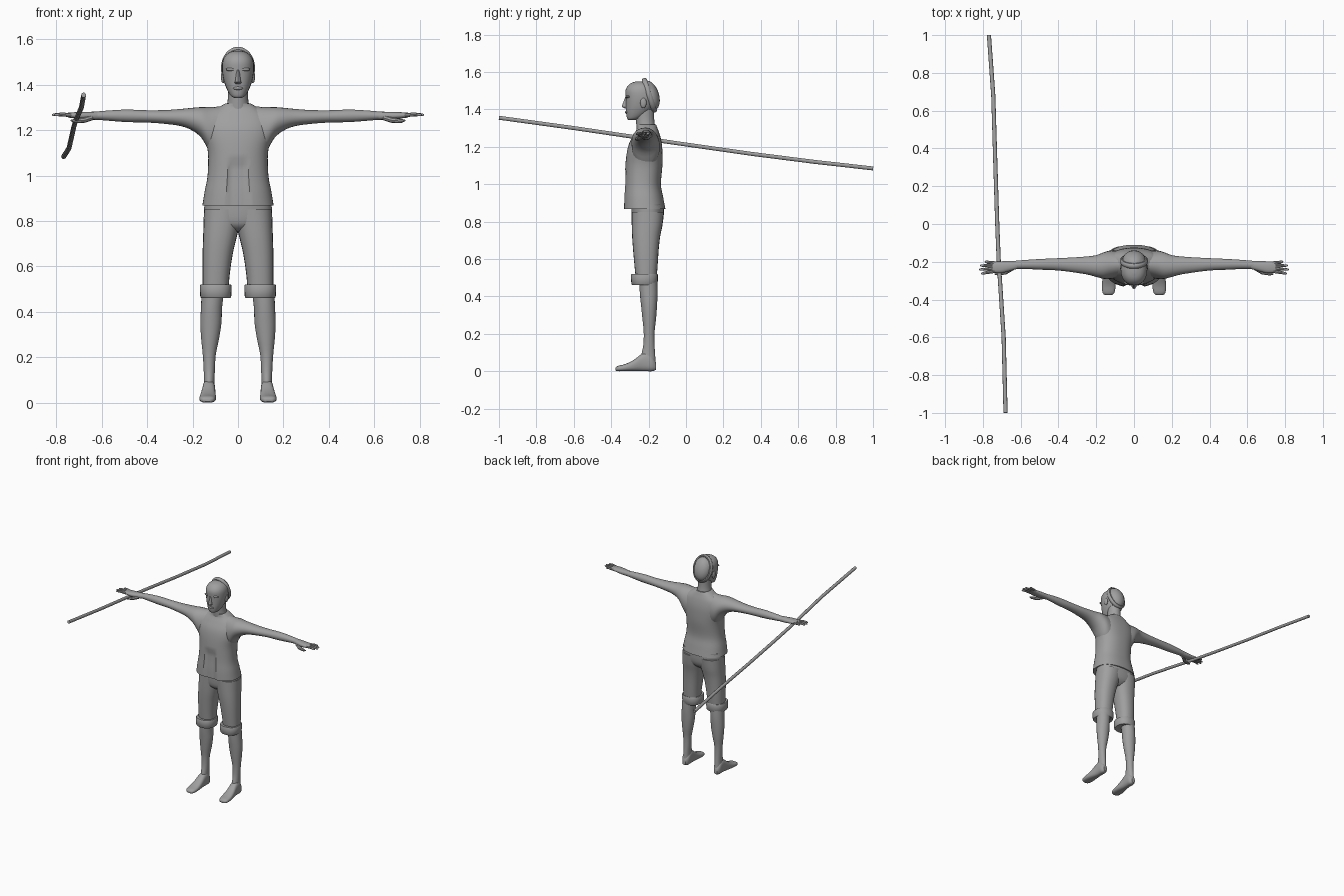
import bpy, bmesh, math
from mathutils import Vector, Matrix

if "Cube" in bpy.data.objects:
    bpy.data.objects.remove(bpy.data.objects["Cube"])

grey = bpy.data.materials.new("plain grey")
grey.diffuse_color = (0.35, 0.35, 0.35, 1)
grey.use_nodes = True
grey.node_tree.nodes["Principled BSDF"].inputs["Base Color"].default_value = grey.diffuse_color


def finish(bm, name, angle=40):
    bmesh.ops.recalc_face_normals(bm, faces=bm.faces)
    me = bpy.data.meshes.new(name)
    bm.to_mesh(me)
    bm.free()
    me.materials.append(grey)
    ob = bpy.data.objects.new(name, me)
    bpy.context.collection.objects.link(ob)
    bpy.ops.object.select_all(action='DESELECT')
    ob.select_set(True)
    bpy.context.view_layer.objects.active = ob
    bpy.ops.object.shade_smooth_by_angle(angle=math.radians(angle))
    return ob


def skin(bm, rings):
    """Bridge rings of points and cap both ends."""
    vs = [[bm.verts.new(p) for p in r] for r in rings]
    n = len(vs[0])
    for a, b in zip(vs, vs[1:]):
        for i in range(n):
            j = (i + 1) % n
            bm.faces.new((a[i], a[j], b[j], b[i]))
    bm.faces.new(vs[0])
    bm.faces.new(vs[-1])


def refine(rows, steps):
    """Catmull-Rom interpolation between rows of numbers."""
    out = []
    for i in range(len(rows) - 1):
        p0, p1, p2, p3 = (rows[max(i - 1, 0)], rows[i], rows[i + 1],
                          rows[min(i + 2, len(rows) - 1)])
        for s in range(steps):
            t = s / steps
            out.append([0.5 * (2 * b + (c - a) * t + (2*a - 5*b + 4*c - d) * t*t
                               + (3*b - a - 3*c + d) * t**3)
                        for a, b, c, d in zip(p0, p1, p2, p3)])
    return out + [list(rows[-1])]


# (t, a, b) -> xyz for each loft direction
AXES = {'z': lambda t, a, b: (a, b, t),
        'x': lambda t, a, b: (t, a, b),
        'y': lambda t, a, b: (a, t, b)}


def loft(name, rows, axis='z', n=24, power=2.0, steps=3, mirror=False, warp=None, angle=40):
    """Rows are (t, a_min, a_max, b_min, b_max) rounded sections."""
    rings = []
    for t, a0, a1, b0, b1 in refine(rows, steps):
        ring = []
        for k in range(n):
            w = 2 * math.pi * k / n
            c, s = math.cos(w), math.sin(w)
            c = math.copysign(abs(c) ** (2 / power), c)
            s = math.copysign(abs(s) ** (2 / power), s)
            p = AXES[axis](t, (a0+a1)/2 + c*(a1-a0)/2, (b0+b1)/2 + s*(b1-b0)/2)
            ring.append(warp(p) if warp else p)
        rings.append(ring)
    for side in ((1, -1) if mirror else (1,)):
        bm = bmesh.new()
        skin(bm, [[(x * side, y, z) for x, y, z in r] for r in rings])
        label = name if not mirror else ("left_" if side > 0 else "right_") + name
        finish(bm, label, angle)


def tube(name, points, radii, n=8, mirror=False):
    """Round bar through points."""
    pts = [Vector(p) for p in points]
    for side in ((1, -1) if mirror else (1,)):
        rings = []
        for i, p in enumerate(pts):
            d = (pts[min(i + 1, len(pts) - 1)] - pts[max(i - 1, 0)]).normalized()
            u = d.cross(Vector((0, 0, 1))).normalized()
            v = u.cross(d)
            rings.append([p + radii[i] * (u * math.cos(2*math.pi*k/n)
                                          + v * math.sin(2*math.pi*k/n)) for k in range(n)])
        bm = bmesh.new()
        skin(bm, [[(q.x * side, q.y, q.z) for q in r] for r in rings])
        label = name if not mirror else ("left_" if side > 0 else "right_") + name
        finish(bm, label)


def ball(name, loc, size, rot=0.0, mirror=False):
    for side in ((1, -1) if mirror else (1,)):
        bm = bmesh.new()
        bmesh.ops.create_uvsphere(bm, u_segments=20, v_segments=12, radius=1)
        bm.transform(Matrix.Translation((loc[0] * side, loc[1], loc[2]))
                     @ Matrix.Rotation(rot, 4, 'X') @ Matrix.Diagonal((*size, 1)))
        label = name if not mirror else ("left_" if side > 0 else "right_") + name
        finish(bm, label)


# jacket body, with an open gap low on the front
def jacket_gap(p):
    x, y, z = p
    return (x, y + 0.01, z) if abs(x) < 0.044 and y < -0.25 and z < 1.055 else p


loft("jacket", [(0.868, -.157, .157, -.335, -.11), (0.93, -.147, .147, -.333, -.122),
                (1.0, -.134, .134, -.328, -.134), (1.1, -.132, .132, -.324, -.126),
                (1.17, -.147, .147, -.316, -.126), (1.22, -.15, .15, -.303, -.13),
                (1.265, -.135, .135, -.28, -.14), (1.298, -.09, .09, -.262, -.152),
                (1.318, -.055, .055, -.262, -.16)],
     n=64, power=2.35, steps=4, warp=jacket_gap)

# sleeves and arms
loft("arm", [(.06, -.28, -.145, 1.06, 1.306), (.12, -.29, -.14, 1.10, 1.302),
             (.16, -.29, -.15, 1.165, 1.302), (.20, -.28, -.165, 1.198, 1.299),
             (.25, -.267, -.172, 1.218, 1.294), (.32, -.256, -.177, 1.228, 1.289),
             (.40, -.246, -.181, 1.234, 1.288), (.49, -.242, -.185, 1.236, 1.291),
             (.57, -.238, -.19, 1.242, 1.287), (.64, -.237, -.196, 1.248, 1.281)],
     axis='x', mirror=True)

# palms, fingers and thumbs
loft("palm", [(.62, -.238, -.196, 1.246, 1.282), (.67, -.252, -.196, 1.247, 1.281),
              (.71, -.26, -.198, 1.251, 1.28), (.75, -.256, -.20, 1.256, 1.277)],
     axis='x', n=16, power=2.4, mirror=True)
for k, (name, reach) in enumerate((("index_finger", .81), ("middle_finger", .82),
                                   ("ring_finger", .815), ("little_finger", .79))):
    y = -.25 + k * .0145
    tip = -.262 + k * .021
    tube(name, [(.735, y, 1.266), (.775, (y+tip)/2, 1.27), (reach-.006, tip, 1.268),
                (reach, tip, 1.267)], [.009, .0085, .006, .002], mirror=True)
tube("thumb", [(.645, -.235, 1.255), (.68, -.255, 1.244), (.72, -.264, 1.241),
               (.737, -.266, 1.243)], [.012, .012, .009, .003], mirror=True)

# neck and head
loft("neck", [(1.27, -.06, .06, -.262, -.155), (1.31, -.049, .049, -.265, -.165),
              (1.35, -.044, .044, -.268, -.17), (1.40, -.045, .045, -.27, -.17)])
loft("head", [(1.343, -.018, .018, -.308, -.27), (1.35, -.03, .03, -.314, -.25),
              (1.365, -.041, .041, -.318, -.22), (1.39, -.053, .053, -.321, -.19),
              (1.42, -.063, .063, -.322, -.168), (1.46, -.07, .07, -.323, -.155),
              (1.50, -.069, .069, -.324, -.157), (1.527, -.057, .057, -.31, -.17),
              (1.543, -.037, .037, -.288, -.19), (1.55, -.012, .012, -.26, -.215)],
     power=2.2)
loft("nose", [(1.404, -.013, .013, -.326, -.3), (1.412, -.015, .015, -.341, -.3),
              (1.42, -.012, .012, -.342, -.3), (1.465, -.007, .007, -.325, -.3)], n=12)
ball("lips", (0, -.314, 1.385), (.022, .013, .008))
ball("brow", (.028, -.308, 1.468), (.026, .015, .008), mirror=True)
ball("ear", (.066, -.228, 1.435), (.009, .017, .028), mirror=True)

# tilted cap on the back of the head: rim ring and shallow dome
tilt = math.radians(18)
bm = bmesh.new()
rim, thick = 32, .011
loops = []
for i in range(rim):
    a = 2 * math.pi * i / rim
    loops.append([bm.verts.new(((.064 + thick * math.cos(b)) * math.cos(a),
                                1.3 * thick * math.sin(b),
                                (.086 + thick * math.cos(b)) * math.sin(a)))
                  for b in (2 * math.pi * j / 10 for j in range(10))])
for i in range(rim):
    p, q = loops[i], loops[(i + 1) % rim]
    for j in range(10):
        bm.faces.new((p[j], p[(j+1) % 10], q[(j+1) % 10], q[j]))
bm.transform(Matrix.Translation((0, -.196, 1.475)) @ Matrix.Rotation(tilt, 4, 'X'))
finish(bm, "cap_rim")
ball("cap_dome", (0, -.194, 1.473), (.062, .05, .084), rot=tilt)

# cropped trousers
loft("hips", [(.755, -.06, .06, -.25, -.165), (.78, -.115, .115, -.28, -.135),
              (.82, -.146, .146, -.29, -.12), (.895, -.148, .148, -.292, -.118)],
     n=32, power=2.4)
loft("trouser_leg", [(.49, .042, .155, -.268, -.158), (.56, .037, .156, -.275, -.152),
                     (.65, .024, .156, -.283, -.146), (.72, .008, .154, -.288, -.138),
                     (.78, -.008, .152, -.29, -.126), (.85, -.03, .15, -.291, -.118)],
     power=2.3, mirror=True)
loft("trouser_cuff", [(.463, .036, .16, -.285, -.158), (.466, .03, .166, -.292, -.152),
                      (.515, .028, .168, -.294, -.15), (.519, .034, .162, -.288, -.156)],
     power=2.3, steps=2, mirror=True)

# bare legs and feet
loft("lower_leg", [(.05, .104, .152, -.24, -.163), (.09, .104, .15, -.238, -.165),
                   (.14, .102, .151, -.228, -.168), (.21, .098, .155, -.226, -.168),
                   (.28, .084, .162, -.233, -.16), (.35, .073, .166, -.24, -.155),
                   (.42, .07, .163, -.247, -.152), (.50, .06, .16, -.25, -.155)],
     mirror=True)
loft("foot", [(-.377, .12, .15, .004, .018), (-.365, .104, .166, 0, .028),
              (-.325, .097, .17, 0, .038), (-.28, .098, .165, 0, .06),
              (-.24, .1, .158, 0, .09), (-.21, .1, .156, 0, .1),
              (-.18, .102, .154, 0, .08), (-.16, .115, .142, .008, .045)],
     axis='y', power=2.6, mirror=True)

# long staff, slightly bent, held in one hand
tube("staff", [(-.68, -1, 1.355), (-.69, -.6, 1.3), (-.716, -.2, 1.241),
               (-.724, 0, 1.212), (-.735, .35, 1.162), (-.745, .68, 1.12), (-.768, 1, 1.084)],
     [.011] * 7, n=10)
